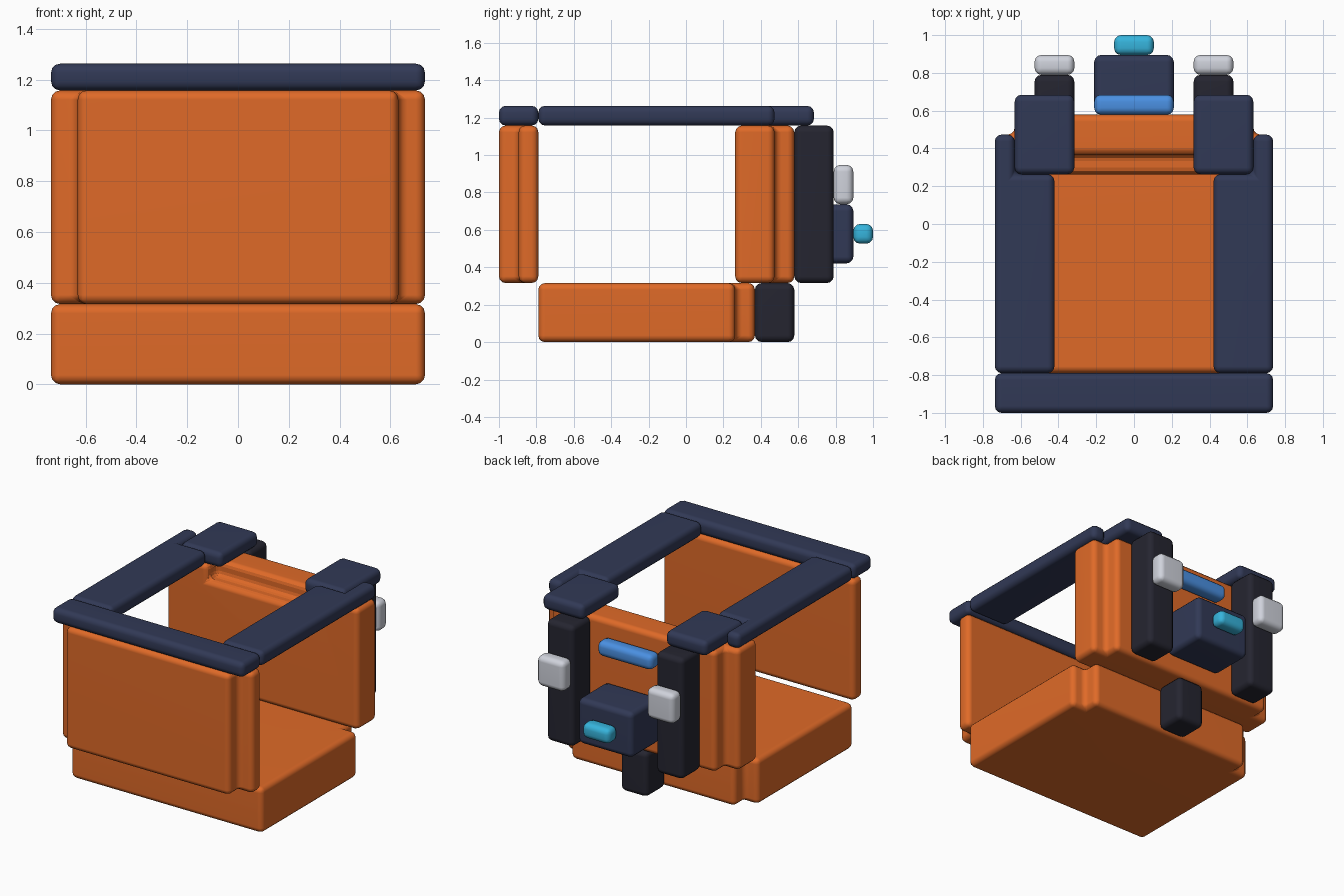
import bpy, bmesh
from mathutils import Vector

if "Cube" in bpy.data.objects:
    bpy.data.objects.remove(bpy.data.objects["Cube"])

U = 2 / 19           # one grid step of the design
BEVEL = 0.036


def material(name, rgb):
    m = bpy.data.materials.new(name)
    m.diffuse_color = (*rgb, 1)
    m.use_nodes = True
    m.node_tree.nodes["Principled BSDF"].inputs["Base Color"].default_value = m.diffuse_color
    return m


ORANGE = material("orange", (0.74, 0.144, 0.021))
NAVY = material("navy", (0.031, 0.041, 0.093))
DARK = material("charcoal", (0.0185, 0.0185, 0.03))
BLUE = material("blue", (0.069, 0.279, 0.76))
CYAN = material("cyan", (0.037, 0.456, 0.716))
GREY = material("light_grey", (0.63, 0.65, 0.716))


def prism(name, outline, z0, z1, mat):
    """Extrude a plan outline (grid steps, y counted from the front)."""
    bm = bmesh.new()
    face = bm.faces.new([bm.verts.new((x * U, y * U - 1, z0 * U)) for x, y in outline])
    up = bmesh.ops.extrude_face_region(bm, geom=[face])["geom"]
    bmesh.ops.translate(bm, vec=Vector((0, 0, (z1 - z0) * U)),
                        verts=[v for v in up if isinstance(v, bmesh.types.BMVert)])
    bmesh.ops.recalc_face_normals(bm, faces=bm.faces)
    mesh = bpy.data.meshes.new(name)
    bm.to_mesh(mesh)
    bm.free()
    ob = bpy.data.objects.new(name, mesh)
    bpy.context.collection.objects.link(ob)
    mesh.materials.append(mat)
    return ob


def soften(ob):
    """Rounded edges with clean flat faces."""
    b = ob.modifiers.new("round", 'BEVEL')
    b.width, b.segments, b.limit_method = BEVEL, 3, 'ANGLE'
    ob.data.shade_smooth()
    w = ob.modifiers.new("normals", 'WEIGHTED_NORMAL')
    w.keep_sharp = True
    return ob


def rect(x0, x1, y0, y1):
    return [(x0, y0), (x1, y0), (x1, y1), (x0, y1)]


def box(name, x0, x1, y0, y1, z0, z1, mat):
    return soften(prism(name, rect(x0, x1, y0, y1), z0, z1, mat))


def stepped(name, y0, y1, y2, z0, z1, wide, narrow):
    """Symmetric slab: half-width `wide` from y0 to y1, `narrow` from y1 to y2."""
    half = [(wide, y0), (wide, y1), (narrow, y1), (narrow, y2)]
    return prism(name, half + [(-x, y) for x, y in reversed(half)], z0, z1, ORANGE)


# Body: base, front wall, back wall
soften(stepped("base", 2, 12, 13, 0, 3, 7, 6))
soften(stepped("front_wall", 2, 1, 0, 3, 11, 7, 6))
back = stepped("back_wall", 12, 14, 15, 3, 11, 7, 6)

# Lowered ledge along the inside top of the back wall
cutter = prism("ledge_cutter", rect(-4, 4, 11, 13), 10, 12, ORANGE)
cutter.hide_render = True
cutter.hide_set(True)
cut = back.modifiers.new("ledge", 'BOOLEAN')
cut.operation, cut.solver, cut.object = 'DIFFERENCE', 'EXACT', cutter
soften(back)

# Top rim
box("front_rim", -7, 7, 0, 2, 11, 12, NAVY)
for s, side in ((1, "right"), (-1, "left")):
    rail = [(4, 2), (7, 2), (7, 14), (6, 14), (6, 12), (4, 12)]
    soften(prism(side + "_rim", [(s * x, y) for x, y in rail], 11, 12, NAVY))
    box(side + "_cap", *sorted((3 * s, 6 * s)), 12, 16, 11, 12, NAVY)
    # Rear pillar and its pad
    xs = sorted((3 * s, 5 * s))
    box(side + "_pillar", *xs, 15, 17, 3, 11, DARK)
    box(side + "_pad", *xs, 17, 18, 7, 9, GREY)

# Rear fittings
box("rear_foot", -1, 1, 13, 15, 0, 3, DARK)
box("rear_block", -2, 2, 15, 18, 4, 7, NAVY)
box("rear_light", -1, 1, 18, 19, 5, 6, CYAN)
box("rear_bar", -2, 2, 15, 16, 9, 10, BLUE)
